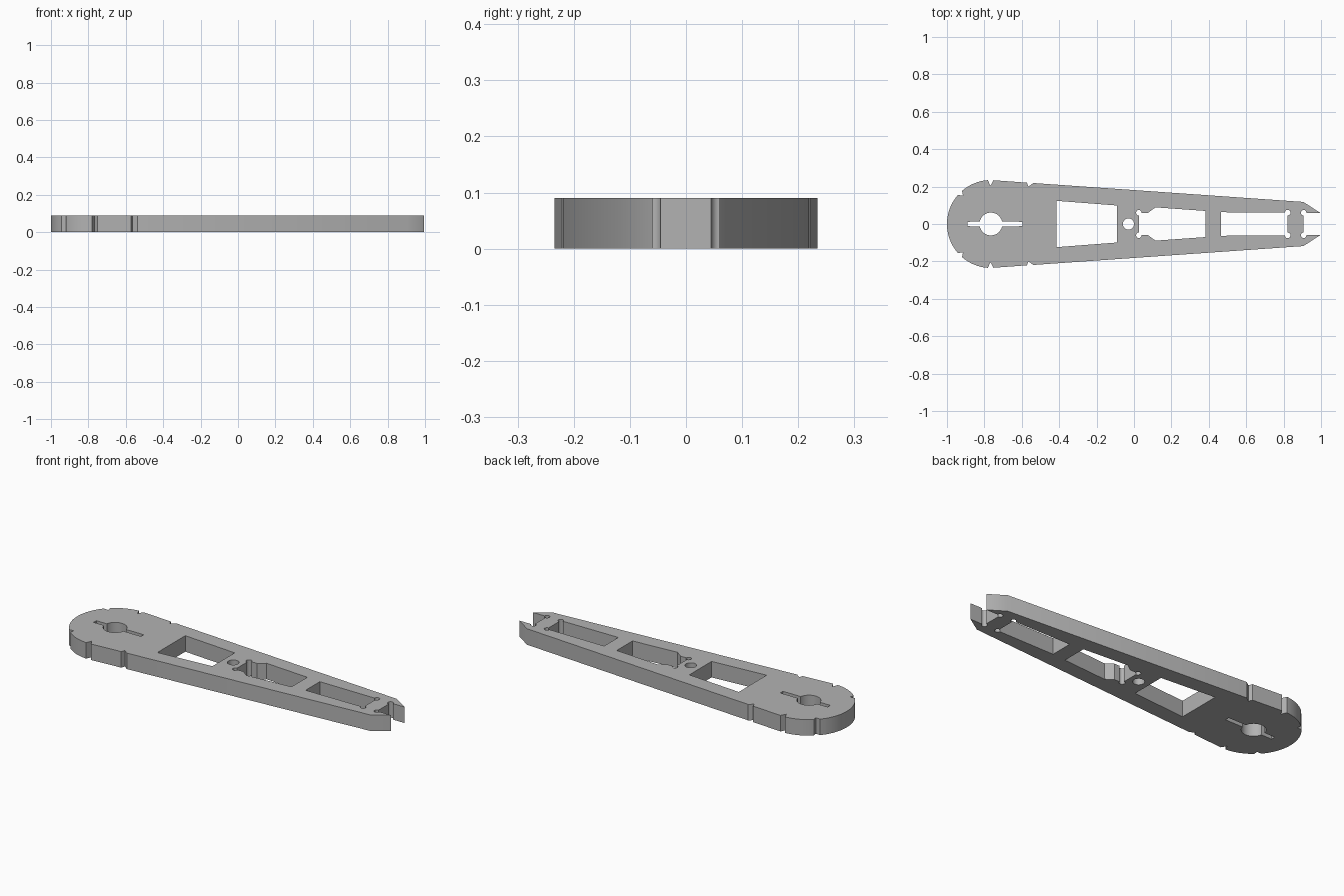
import bpy
import bmesh
from math import cos, sin, radians

cube = bpy.data.objects.get("Cube")
if cube:
    bpy.data.objects.remove(cube)

THICK = 0.09
HUB, R = -0.765, 0.235


def arc(cx, cy, r, a0, a1, n):
    """Points along an arc, angles in degrees."""
    angles = [radians(a0 + (a1 - a0) * i / n) for i in range(n + 1)]
    return [(cx + r * cos(a), cy + r * sin(a)) for a in angles]


def mirrored(half):
    """Close an upper half profile with its reflection across the x axis."""
    return half + [(x, -y) for x, y in reversed(half) if y > 1e-5]


def relief(cx, cy, a0, a1):
    """Round relief at an inside corner."""
    return arc(cx, cy, 0.015, a0, a1, 14)


# Outer edge: round hub with V notches, tapered arm, forked tip
edge = arc(HUB, 0, R, 180, 139, 12)
edge += [(-0.915, 0.153)]
edge += arc(HUB, 0, R, 131, 94, 12)
edge += [(-0.768, 0.204), (-0.751, 0.234)]
edge += [(-0.573, 0.221), (-0.564, 0.2), (-0.538, 0.219)]
edge += [(0.906, 0.118), (0.995, 0.06)]
edge += relief(0.907, 0.06, 0, 270)

# Hub hole with a narrow slot through it
key = [(-0.89, 0.012)] + arc(HUB, 0, 0.061, 168.5, 11.5, 22) + [(-0.595, 0.012)]

# Arm windows
wide_window = [(-0.415, 0.124), (-0.09, 0.099)]
stepped_window = relief(0.026, 0.06, 270, 0) + [(0.075, 0.06), (0.115, 0.089), (0.382, 0.07)]
tip_window = [(0.465, 0.063)] + relief(0.822, 0.061, 180, -90)

# Small round pin hole
pin_hole = arc(-0.03, 0, 0.03, 0, 345, 23)

loops = [mirrored(h) for h in (edge, key, wide_window, stepped_window, tip_window)]
loops.append(pin_hole)

# Filled flat curve, extruded to the plate thickness
curve = bpy.data.curves.new("arm_plate", "CURVE")
curve.dimensions = "2D"
curve.fill_mode = "BOTH"
curve.extrude = THICK / 2
for loop in loops:
    spline = curve.splines.new("POLY")
    spline.points.add(len(loop) - 1)
    for point, (x, y) in zip(spline.points, loop):
        point.co = (x, y, 0, 1)
    spline.use_cyclic_u = True

plate = bpy.data.objects.new("arm_plate", curve)
plate.location.z = THICK / 2
bpy.context.collection.objects.link(plate)
bpy.ops.object.select_all(action="DESELECT")
plate.select_set(True)
bpy.context.view_layer.objects.active = plate
bpy.ops.object.convert(target="MESH")
plate = bpy.context.object

# Weld walls to caps
bm = bmesh.new()
bm.from_mesh(plate.data)
bmesh.ops.remove_doubles(bm, verts=bm.verts, dist=1e-4)
bmesh.ops.recalc_face_normals(bm, faces=bm.faces)
bm.to_mesh(plate.data)
bm.free()

# Plain grey finish
grey = bpy.data.materials.new("plain_grey")
grey.use_nodes = True
colour = (0.45, 0.45, 0.45, 1)
grey.diffuse_color = colour
grey.node_tree.nodes["Principled BSDF"].inputs["Base Color"].default_value = colour
plate.data.materials.clear()
plate.data.materials.append(grey)
bpy.ops.object.shade_smooth_by_angle(angle=radians(30))
